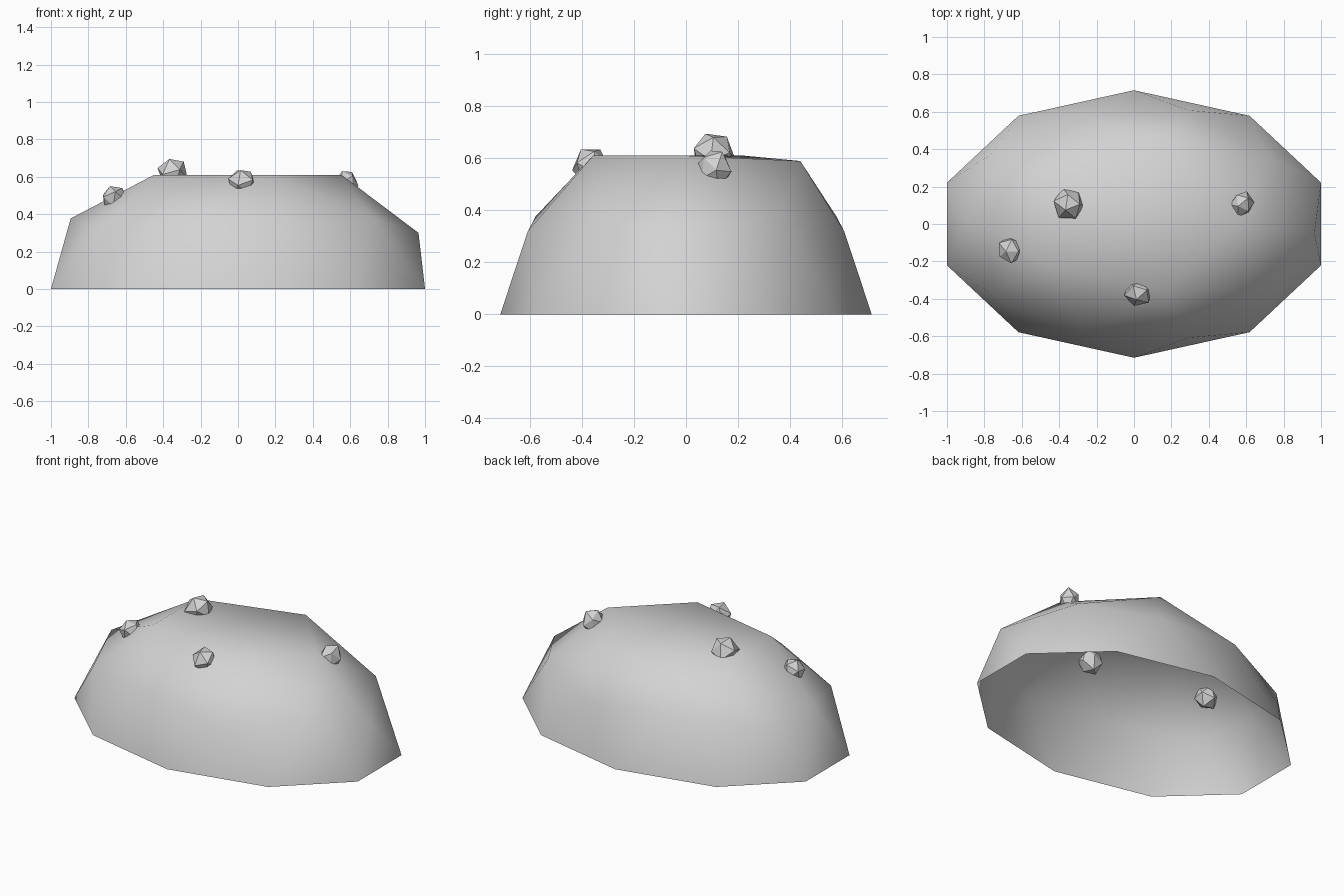
import bpy
import bmesh
import random
from mathutils import Vector, Euler

random.seed(4)

if "Cube" in bpy.data.objects:
    bpy.data.objects.remove(bpy.data.objects["Cube"], do_unlink=True)

# One grey stone colour for everything
stone = bpy.data.materials.new("stone_grey")
stone.use_nodes = True
grey = (0.65, 0.65, 0.65, 1.0)
stone.diffuse_color = grey
stone.node_tree.nodes["Principled BSDF"].inputs["Base Color"].default_value = grey


def add_object(name, bm, smooth):
    mesh = bpy.data.meshes.new(name)
    for face in bm.faces:
        face.smooth = smooth
    bm.to_mesh(mesh)
    bm.free()
    mesh.materials.append(stone)
    obj = bpy.data.objects.new(name, mesh)
    bpy.context.collection.objects.link(obj)
    return obj


def nearest(bm, point):
    return min(bm.verts, key=lambda v: (v.co - Vector(point)).length)


# Boulder: open upper half of a coarse sphere with a flattened crown
bm = bmesh.new()
bmesh.ops.create_icosphere(bm, subdivisions=2, radius=1)
below = [v for v in bm.verts if v.co.z < -0.1]
bmesh.ops.delete(bm, geom=below, context='VERTS')
for v in bm.verts:
    v.co.z = min(v.co.z, 0.8507)
    v.co = Vector((v.co.x * 1.0515, v.co.y * 0.715, v.co.z * 0.718))

# Slightly dented corners at the back of the crown and on the left end
for corner in [(0.17, 0.44, 0.59), (0.965, -0.05, 0.30)]:
    nearest(bm, corner).co = corner
add_object("boulder_shell", bm, True)


# Pebbles: small jittered stones fitted to a centre and half size
def pebble(name, centre, half):
    bm = bmesh.new()
    bmesh.ops.create_icosphere(bm, subdivisions=1, radius=1)
    turn = Euler([random.uniform(0, 3) for _ in range(3)]).to_matrix()
    for v in bm.verts:
        v.co = turn @ (v.co * random.uniform(0.85, 1.1))
    for axis in range(3):
        values = [v.co[axis] for v in bm.verts]
        low, high = min(values), max(values)
        for v in bm.verts:
            unit = (v.co[axis] - low) / (high - low) * 2 - 1
            v.co[axis] = centre[axis] + unit * half[axis]
    add_object(name, bm, False)


pebble("pebble_crown", (-0.35, 0.11, 0.62), (0.08, 0.08, 0.075))
pebble("pebble_right", (-0.66, -0.14, 0.48), (0.062, 0.07, 0.07))
pebble("pebble_front", (0.02, -0.37, 0.565), (0.073, 0.068, 0.07))
pebble("pebble_left", (0.578, 0.105, 0.56), (0.066, 0.07, 0.07))
